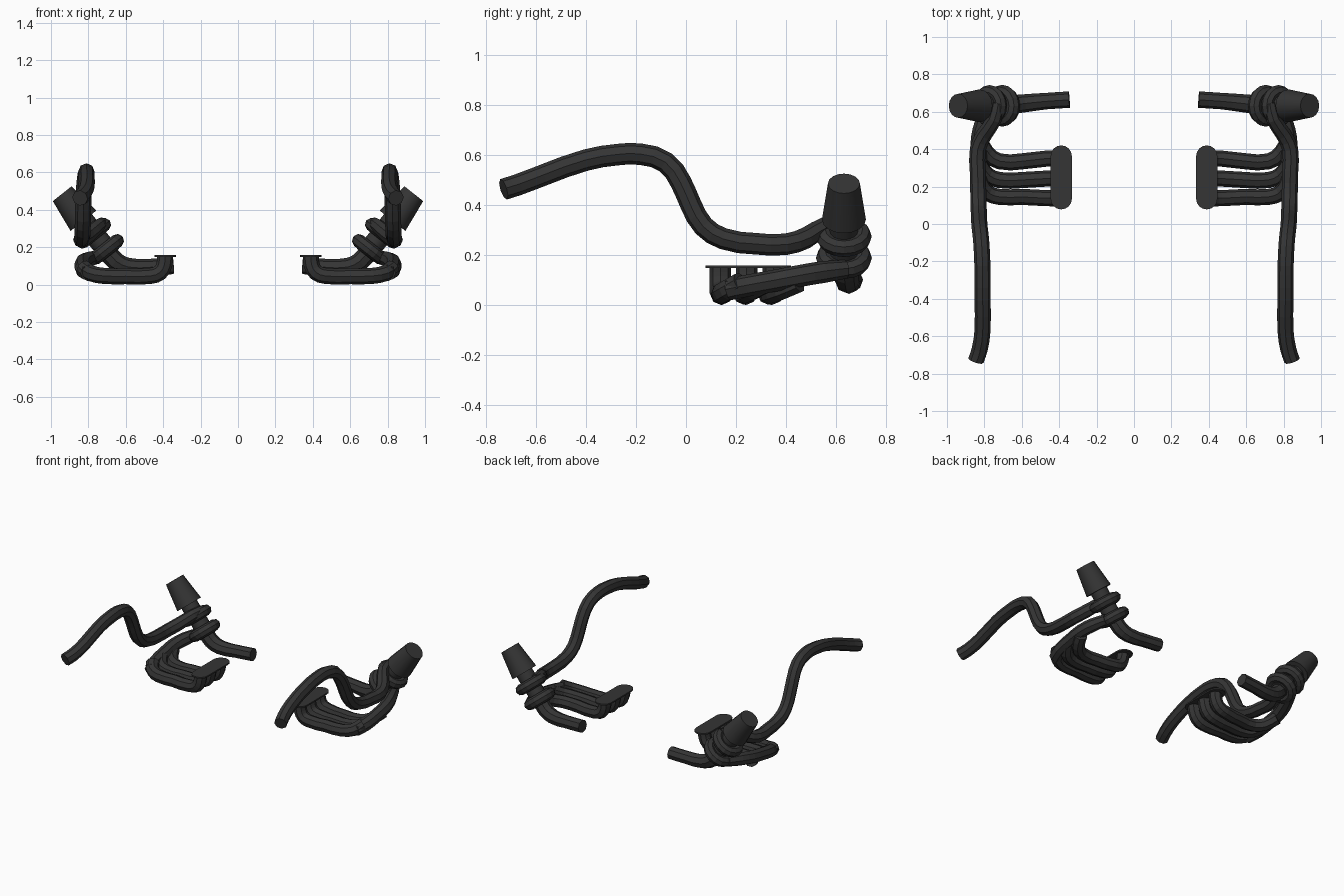
import bpy, math
from mathutils import Vector

if "Cube" in bpy.data.objects:
    bpy.data.objects.remove(bpy.data.objects["Cube"])

black = bpy.data.materials.new("black_metal")
black.diffuse_color = (0.035, 0.035, 0.035, 1)
black.use_nodes = True
black.node_tree.nodes["Principled BSDF"].inputs["Base Color"].default_value = black.diffuse_color

AXIS = Vector((0.62, 0, 0.785)).normalized()
TILT = math.atan2(AXIS.x, AXIS.z)
TIP = Vector((0.94, 0.632, 0.486))      # outer end of the turbo axis


def finish(ob, name):
    ob.name = name
    ob.data.materials.append(black)
    mod = ob.modifiers.new("mirror", 'MIRROR')
    mod.use_mirror_merge = False


def pipe(name, pts, r):
    """Eight-sided capped tube through points; optional 4th value scales the radius."""
    cu = bpy.data.curves.new(name, 'CURVE')
    cu.dimensions = '3D'
    cu.bevel_depth = r
    cu.bevel_resolution = 2
    cu.resolution_u = 2
    cu.use_fill_caps = True
    sp = cu.splines.new('BEZIER')
    sp.bezier_points.add(len(pts) - 1)
    for bp, p in zip(sp.bezier_points, pts):
        bp.co = p[:3]
        bp.handle_left_type = bp.handle_right_type = 'AUTO'
        bp.radius = p[3] if len(p) > 3 else 1
    tmp = bpy.data.objects.new("tmp", cu)
    bpy.context.collection.objects.link(tmp)
    bpy.context.view_layer.update()
    me = bpy.data.meshes.new_from_object(
        tmp.evaluated_get(bpy.context.evaluated_depsgraph_get()))
    bpy.data.objects.remove(tmp)
    for p in me.polygons:
        p.use_smooth = False
    me.materials.clear()
    ob = bpy.data.objects.new(name, me)
    bpy.context.collection.objects.link(ob)
    finish(ob, name)


def axis_cone(name, t0, t1, r0, r1):
    """Cone along the turbo axis, from distance t0 (lower) to t1 below the tip."""
    bpy.ops.mesh.primitive_cone_add(vertices=16, radius1=r0, radius2=r1, depth=t0 - t1,
                                    location=TIP - AXIS * (t0 + t1) / 2,
                                    rotation=(0, TILT, 0))
    ob = bpy.context.object
    bpy.ops.object.shade_smooth_by_angle(angle=math.radians(30))
    finish(ob, name)


def volute(name, t, R, r):
    bpy.ops.mesh.primitive_torus_add(major_segments=16, minor_segments=8,
                                     major_radius=R, minor_radius=r,
                                     location=TIP - AXIS * t, rotation=(0, TILT, 0))
    finish(bpy.context.object, name)


# Turbo: filter cone, shaft housing and two scroll rings
axis_cone("air_filter", 0.184, 0.0, 0.088, 0.064)
axis_cone("turbo_housing", 0.42, 0.17, 0.057, 0.057)
volute("compressor_scroll", 0.27, 0.075, 0.036)
volute("turbine_scroll", 0.38, 0.075, 0.037)

# Long boost pipe from the compressor to the front
pipe("boost_pipe", [
    (0.725, 0.645, 0.322, 0.85), (0.745, 0.56, 0.315, 0.9), (0.80, 0.48, 0.268),
    (0.835, 0.40, 0.243), (0.835, 0.28, 0.245), (0.832, 0.15, 0.265),
    (0.83, 0.07, 0.315), (0.828, 0.02, 0.40), (0.825, -0.02, 0.49),
    (0.818, -0.08, 0.57), (0.812, -0.18, 0.603), (0.81, -0.27, 0.602),
    (0.81, -0.40, 0.58), (0.81, -0.57, 0.52), (0.825, -0.67, 0.482),
    (0.845, -0.73, 0.463)], 0.043)

# Exhaust downpipe leading inwards
pipe("downpipe", [
    (0.70, 0.635, 0.18, 1.15), (0.655, 0.638, 0.125, 1.15), (0.59, 0.645, 0.095, 1.1),
    (0.47, 0.657, 0.094), (0.346, 0.665, 0.10)], 0.044)

# Collector feeding the turbine
pipe("collector", [
    (0.80, 0.17, 0.062), (0.825, 0.25, 0.078), (0.83, 0.36, 0.098), (0.828, 0.46, 0.117),
    (0.805, 0.55, 0.132), (0.77, 0.64, 0.143, 0.85)], 0.044)

# Three header pipes curving from the flange into the collector
for i, (y0, y1, y2) in enumerate([(0.138, 0.145, 0.19), (0.243, 0.235, 0.29),
                                  (0.35, 0.335, 0.42)]):
    pipe(f"header_pipe_{i + 1}", [
        (0.389, y0, 0.152), (0.394, y0, 0.105), (0.418, y0, 0.064), (0.465, y0, 0.047),
        (0.60, y1, 0.045), (0.72, y1, 0.047), (0.785, (y1 + y2) / 2, 0.06),
        (0.825, y2 + 0.03, 0.09)], 0.043)

# Flange plate with rounded ends
cx, R, z0, z1 = 0.389, 0.057, 0.147, 0.157
ring = []
for cy, a0 in ((0.363, 0), (0.135, math.pi)):
    ring += [(cx + R * math.cos(a0 + math.pi * k / 8), cy + R * math.sin(a0 + math.pi * k / 8))
             for k in range(9)]
n = len(ring)
verts = [(x, y, z) for z in (z0, z1) for x, y in ring]
faces = [tuple(reversed(range(n))), tuple(range(n, 2 * n))]
faces += [(k, (k + 1) % n, n + (k + 1) % n, n + k) for k in range(n)]
me = bpy.data.meshes.new("flange")
me.from_pydata(verts, [], faces)
ob = bpy.data.objects.new("flange", me)
bpy.context.collection.objects.link(ob)
finish(ob, "flange")

# Mirror about the centre plane: bake placed transforms into the meshes first
for ob in bpy.data.objects:
    bpy.context.view_layer.update()
    ob.data.transform(ob.matrix_world)
    ob.matrix_world.identity()
